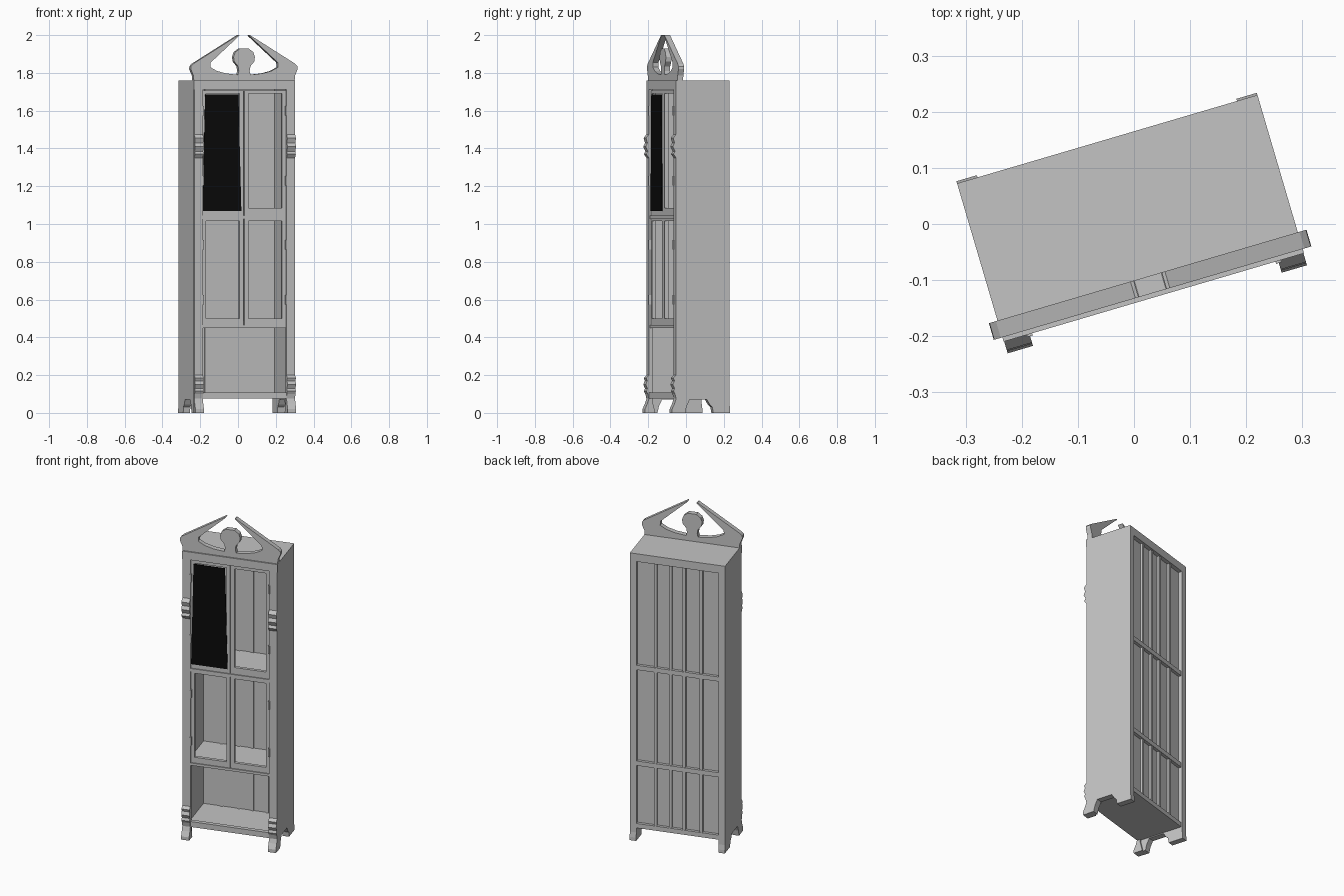
import bpy, bmesh, math
from mathutils import Matrix

if "Cube" in bpy.data.objects:
    bpy.data.objects.remove(bpy.data.objects["Cube"], do_unlink=True)

# The cabinet is built square to the axes, then turned a little about z
PLACE = Matrix.Translation((-0.007, 0.013, 0)) @ Matrix.Rotation(math.radians(16.4), 4, "Z")


def material(name, value):
    mat = bpy.data.materials.new(name)
    mat.use_nodes = True
    colour = (value, value, value, 1)
    mat.diffuse_color = colour
    mat.node_tree.nodes["Principled BSDF"].inputs["Base Color"].default_value = colour
    return mat


GREY = material("grey_wood", 0.55)
BLACK = material("black_glass", 0.003)


def prism(name, points, axis, start, end, mat=GREY):
    """Extrude a (side, height) outline along x or y."""
    bm = bmesh.new()
    if axis == "x":
        verts = [bm.verts.new((start, a, z)) for a, z in points]
        step = (end - start, 0, 0)
    else:
        verts = [bm.verts.new((a, start, z)) for a, z in points]
        step = (0, end - start, 0)
    face = bm.faces.new(verts)
    out = bmesh.ops.extrude_face_region(bm, geom=[face], use_keep_orig=True)
    moved = [g for g in out["geom"] if isinstance(g, bmesh.types.BMVert)]
    bmesh.ops.translate(bm, verts=moved, vec=step)
    bmesh.ops.recalc_face_normals(bm, faces=bm.faces)
    bm.transform(PLACE)
    mesh = bpy.data.meshes.new(name)
    bm.to_mesh(mesh)
    bm.free()
    mesh.materials.append(mat)
    obj = bpy.data.objects.new(name, mesh)
    bpy.context.collection.objects.link(obj)
    return obj


def box(name, x0, x1, y0, y1, z0, z1, mat=GREY):
    return prism(name, [(x0, z0), (x1, z0), (x1, z1), (x0, z1)], "y", y0, y1, mat)


# Side panels with a cut-out between the feet
side = [(-0.142, 0.06), (-0.142, 0), (-0.10, 0), (-0.092, 0.035), (-0.075, 0.07),
        (0.02, 0.07), (0.035, 0.045), (0.05, 0.03), (0.055, 0), (0.148, 0),
        (0.148, 0.02), (0.144, 0.05), (0.144, 1.76), (-0.142, 1.76)]

# Front posts with carved ripples and scrolled feet
post = [(-0.115, 0), (-0.172, 0), (-0.172, 0.02), (-0.158, 0.05), (-0.150, 0.075),
        (-0.156, 0.1), (-0.164, 0.115), (-0.158, 0.13), (-0.168, 0.15),
        (-0.159, 0.17), (-0.165, 0.185), (-0.15, 0.2), (-0.15, 1.35),
        (-0.164, 1.37), (-0.156, 1.385), (-0.168, 1.41), (-0.158, 1.43),
        (-0.166, 1.455), (-0.15, 1.475), (-0.15, 1.76), (-0.13, 1.76),
        (-0.13, 0.06)]

for s, label in ((1, "left"), (-1, "right")):
    prism(label + "_side_panel", side, "x", s * 0.241, s * 0.279)
    prism(label + "_front_post", post, "x", s * 0.231, s * 0.278)
    for i, z in enumerate((0.6, 0.89, 1.23, 1.6)):
        box(f"{label}_hinge_{i + 1}", s * 0.226, s * 0.236, -0.154, -0.135, z - 0.025, z + 0.025)

# Top, shelves, rails and apron
box("top_board", -0.279, 0.279, -0.15, 0.144, 1.712, 1.76)
for name, z in (("bottom_shelf", 0.075), ("middle_shelf", 0.458), ("upper_shelf", 1.045)):
    box(name, -0.242, 0.242, -0.13, 0.138, z, z + 0.028)
box("front_apron", -0.235, 0.235, -0.15, -0.125, 0.075, 0.108)
box("middle_rail", -0.235, 0.235, -0.144, -0.12, 1.026, 1.044)
box("lower_rail", -0.235, 0.235, -0.144, -0.12, 0.45, 0.465)

# Recessed back with raised battens
box("back_board", -0.242, 0.242, 0.11, 0.12, 0.08, 1.73)
for i, x in enumerate((-0.135, -0.035, 0.045, 0.133)):
    box(f"back_batten_{i + 1}", x - 0.009, x + 0.009, 0.104, 0.134, 0.1, 1.715)


# Door frames
def door(name, x0, x1, z0, z1, bottom, top):
    y0, y1 = -0.138, -0.118
    w = 0.022
    box(name + "_stile_a", x0, x0 + w, y0, y1, z0, z1)
    box(name + "_stile_b", x1 - w, x1, y0, y1, z0, z1)
    box(name + "_bottom_rail", x0 + w, x1 - w, y0, y1, z0, bottom)
    box(name + "_top_rail", x0 + w, x1 - w, y0, y1, top, z1)


for label, x0, x1 in (("right", -0.232, -0.002), ("left", 0.002, 0.232)):
    door("upper_" + label + "_door", x0, x1, 1.043, 1.708, 1.085, 1.69)
    door("lower_" + label + "_door", x0, x1, 0.46, 1.028, 0.5, 1.015)

# Dark pane on one upper door, slightly wider at the foot
pane = [(-0.229, 1.07), (-0.016, 1.07), (-0.032, 1.685), (-0.215, 1.685)]
prism("dark_door_pane", pane, "y", -0.142, -0.136, BLACK)

# Broken pediment with a central finial, mirrored from one half outline
half = [(0.278, 1.755), (0.280, 1.785), (0.295, 1.82), (0.294, 1.835), (0.282, 1.848),
        (0.032, 2.0), (0.026, 1.998), (0.185, 1.855), (0.187, 1.83), (0.15, 1.81),
        (0.10, 1.797), (0.035, 1.79), (0.030, 1.81), (0.034, 1.835), (0.055, 1.86),
        (0.059, 1.885), (0.050, 1.91), (0.025, 1.928)]
outline = half + [(-x, z) for x, z in reversed(half)]
prism("pediment", outline, "y", -0.142, -0.111)
